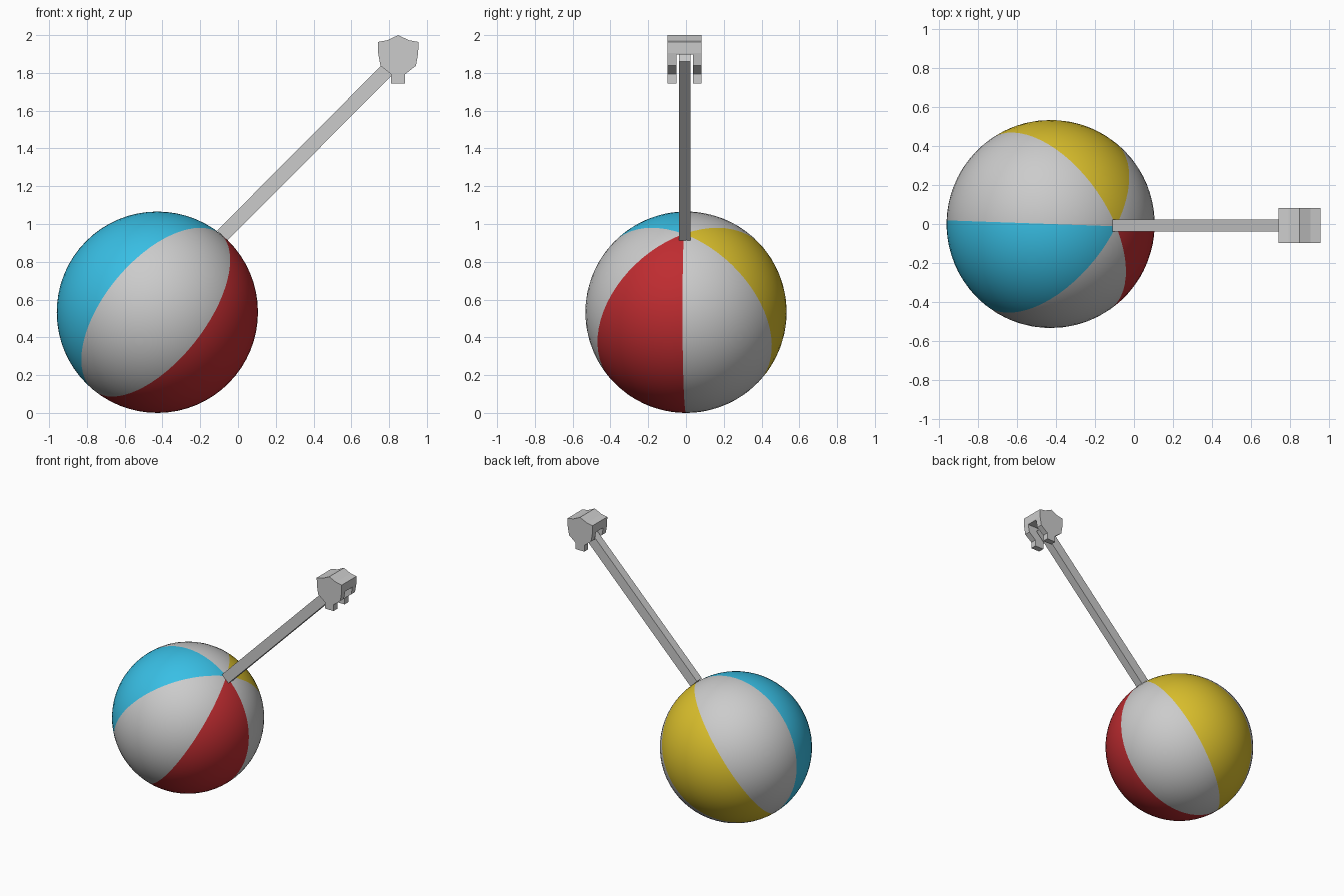
import bpy, bmesh
from math import radians, atan2, pi, hypot
from mathutils import Vector

if "Cube" in bpy.data.objects:
    bpy.data.objects.remove(bpy.data.objects["Cube"])


def material(name, rgb):
    m = bpy.data.materials.new(name)
    m.diffuse_color = (*rgb, 1)
    m.use_nodes = True
    m.node_tree.nodes["Principled BSDF"].inputs["Base Color"].default_value = m.diffuse_color
    return m


def add_object(name, bm):
    mesh = bpy.data.meshes.new(name)
    bmesh.ops.recalc_face_normals(bm, faces=bm.faces)
    bm.to_mesh(mesh)
    bm.free()
    ob = bpy.data.objects.new(name, mesh)
    bpy.context.collection.objects.link(ob)
    return ob


def box(name, size, loc, rot_y=0.0):
    bm = bmesh.new()
    bmesh.ops.create_cube(bm, size=1)
    bmesh.ops.scale(bm, vec=size, verts=bm.verts)
    ob = add_object(name, bm)
    ob.location = loc
    ob.rotation_euler.y = rot_y
    return ob


# Striped ball: six gores, alternating white with three colours
RADIUS = 0.533
bm = bmesh.new()
bmesh.ops.create_uvsphere(bm, u_segments=60, v_segments=32, radius=RADIUS)
gores = [0, 1, 0, 2, 0, 3]          # white, yellow, white, cyan, white, red
for f in bm.faces:
    c = f.calc_center_median()
    f.material_index = gores[int((atan2(c.y, c.x) % (2 * pi)) / (pi / 3)) % 6]
    f.smooth = True
ball = add_object("ball", bm)
for name, rgb in (("white", (0.8, 0.8, 0.8)), ("yellow", (0.70, 0.52, 0.025)),
                  ("cyan", (0.04, 0.52, 0.78)), ("red", (0.52, 0.025, 0.03))):
    ball.data.materials.append(material(name, rgb))
ball.location = (-0.427, 0, RADIUS)
ball.rotation_euler = (0, radians(39), radians(-2))

# Square-section handle rising from the ball's pole
Y = -0.007
start, end = Vector((-0.083, Y, 0.939)), Vector((0.86, Y, 1.887))
d = end - start
box("handle", (d.length, 0.062, 0.076), (start + end) / 2, -atan2(d.z, d.x))

# Shield-shaped head: half profile (offset from centre, z), mirrored and extruded
HEAD_X, HALF_W = 0.848, 0.09
half = [(0.057, 1.973), (0.107, 1.964), (0.106, 1.905), (0.094, 1.838),
        (0.037, 1.793), (0.037, 1.745)]
profile = [(0, 2.0)] + half + [(-x, z) for x, z in reversed(half)]
bm = bmesh.new()
face = bm.faces.new([bm.verts.new((HEAD_X + x, Y - HALF_W, z)) for x, z in profile])
ext = bmesh.ops.extrude_face_region(bm, geom=[face])
moved = [v for v in ext["geom"] if isinstance(v, bmesh.types.BMVert)]
bmesh.ops.translate(bm, vec=(0, 2 * HALF_W, 0), verts=moved)
head = add_object("head", bm)

# Slot through the head, leaving a cheek on each side of the handle
cutter = box("slot_cutter", (0.5, 0.088, 0.4), (HEAD_X, Y, 1.697))
cutter.hide_render = True
cutter.hide_set(True)
cut = head.modifiers.new("slot", "BOOLEAN")
cut.operation = "DIFFERENCE"
cut.solver = "EXACT"
cut.object = cutter
